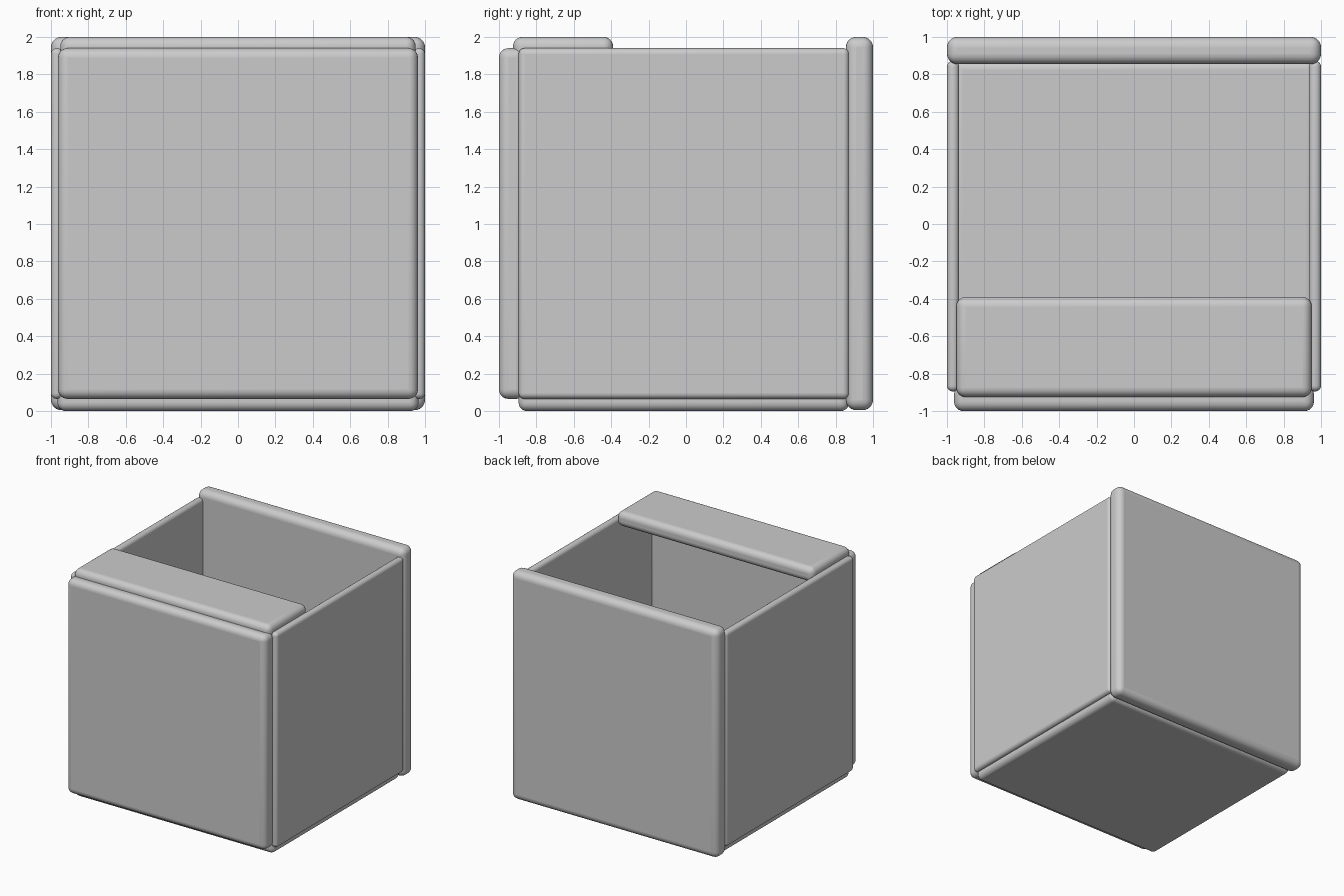
import bpy

if "Cube" in bpy.data.objects:
    bpy.data.objects.remove(bpy.data.objects["Cube"])


def panel(name, x, y, z, radius):
    """Rounded board spanning the given (min, max) ranges."""
    bpy.ops.mesh.primitive_cube_add(
        size=1, location=[(a + b) / 2 for a, b in (x, y, z)])
    ob = bpy.context.object
    ob.name = name
    ob.scale = [b - a for a, b in (x, y, z)]
    bpy.ops.object.transform_apply(location=False, rotation=False, scale=True)
    bevel = ob.modifiers.new("round_edges", 'BEVEL')
    bevel.width = radius
    bevel.segments = 6
    bpy.ops.object.shade_smooth_by_angle()
    return ob


# Tall back board
panel("back_panel", (-1, 1), (0.855, 1), (0.005, 2), 0.055)

# Front board
panel("front_panel", (-0.962, 0.962), (-1, -0.86), (0.065, 1.94), 0.05)

# Thin side walls
for side, x in (("left", (-1, -0.935)), ("right", (0.935, 1))):
    panel(side + "_panel", x, (-0.895, 0.872), (0.065, 1.94), 0.031)

# Floor board
panel("bottom_panel", (-0.965, 0.965), (-0.895, 0.872), (0, 0.13), 0.045)

# Partial lid strip along the front
panel("lid_strip", (-0.95, 0.95), (-0.925, -0.39), (1.87, 2), 0.05)
